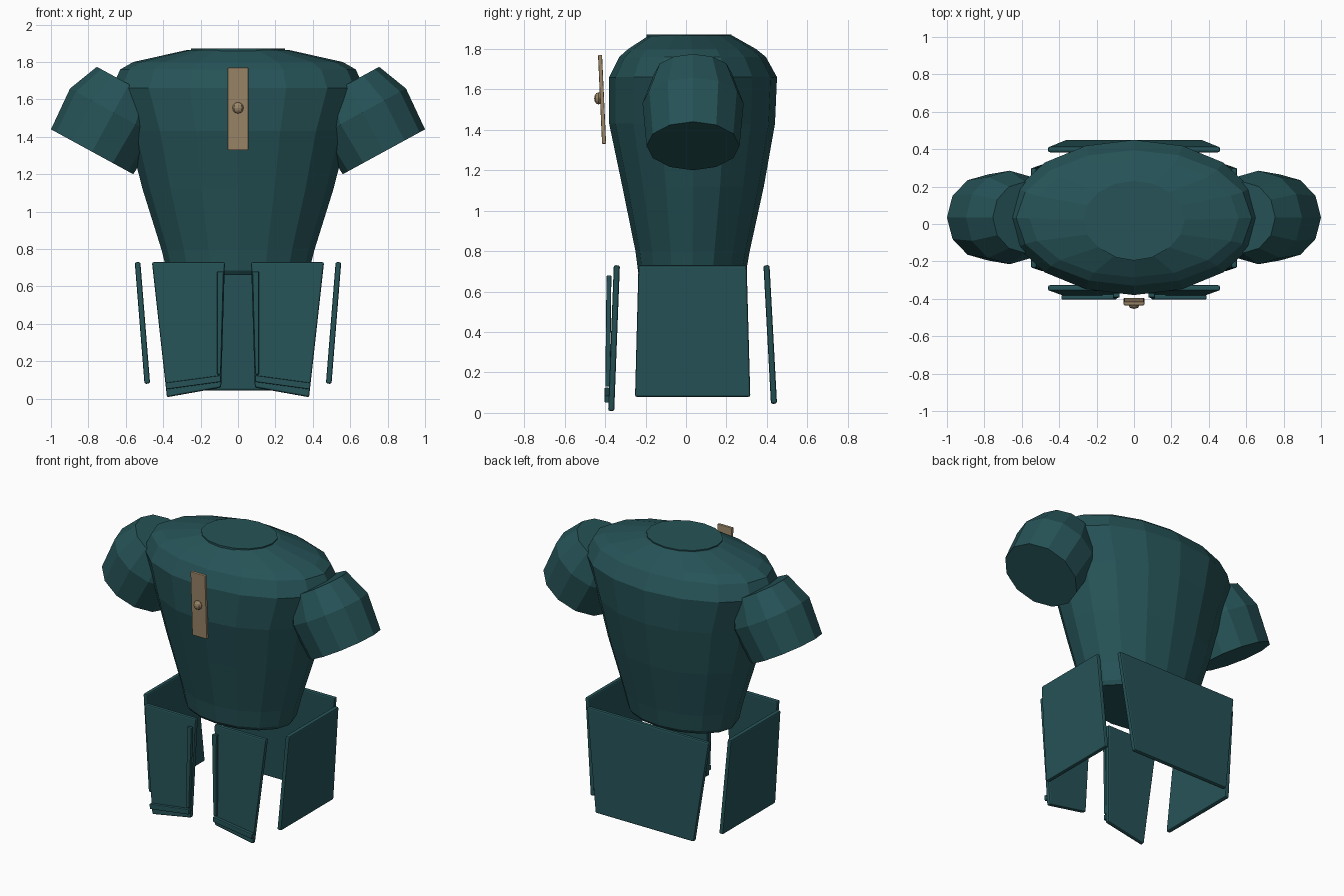
import bpy, bmesh, math
from mathutils import Vector, Matrix

if "Cube" in bpy.data.objects:
    bpy.data.objects.remove(bpy.data.objects["Cube"])


def material(name, rgb):
    m = bpy.data.materials.new(name)
    m.diffuse_color = (*rgb, 1)
    m.use_nodes = True
    m.node_tree.nodes["Principled BSDF"].inputs["Base Color"].default_value = m.diffuse_color
    return m


TEAL = material("dark_teal", (0.019, 0.086, 0.095))
TAN = material("tan_brass", (0.33, 0.24, 0.14))


def finish(name, bm, mat, bevel=0.0):
    bmesh.ops.recalc_face_normals(bm, faces=bm.faces)
    me = bpy.data.meshes.new(name)
    bm.to_mesh(me)
    bm.free()
    me.materials.append(mat)
    ob = bpy.data.objects.new(name, me)
    bpy.context.collection.objects.link(ob)
    if bevel:
        b = ob.modifiers.new("edge", 'BEVEL')
        b.width, b.segments = bevel, 2
    return ob


def loft(name, rings, mat):
    """Skin a list of equal-length point rings and cap both ends."""
    bm = bmesh.new()
    loops = [[bm.verts.new(p) for p in r] for r in rings]
    n = len(loops[0])
    for a, b in zip(loops, loops[1:]):
        for i in range(n):
            j = (i + 1) % n
            bm.faces.new((a[i], a[j], b[j], b[i]))
    bm.faces.new(loops[0])
    bm.faces.new(loops[-1])
    return finish(name, bm, mat)


def ellipse(center, u, v, n):
    c, u, v = Vector(center), Vector(u), Vector(v)
    return [c + u * math.cos(2 * math.pi * i / n) + v * math.sin(2 * math.pi * i / n)
            for i in range(n)]


def plate(name, corners, thick, mat=TEAL, bevel=0.009):
    """Flat slab centred on a quad of corner points."""
    pts = [Vector(c) for c in corners]
    nor = (pts[1] - pts[0]).cross(pts[3] - pts[0]).normalized() * thick / 2
    bm = bmesh.new()
    a = [bm.verts.new(p + nor) for p in pts]
    b = [bm.verts.new(p - nor) for p in pts]
    bm.faces.new(a)
    bm.faces.new(b[::-1])
    for i in range(4):
        j = (i + 1) % 4
        bm.faces.new((a[i], b[i], b[j], a[j]))
    return finish(name, bm, mat, bevel)


# Torso: z, half width, front y, back y
torso = [(0.66, 0.365, -0.215, 0.275), (0.685, 0.38, -0.235, 0.295),
         (0.80, 0.41, -0.25, 0.315), (1.12, 0.51, -0.315, 0.385),
         (1.43, 0.59, -0.38, 0.44), (1.66, 0.675, -0.38, 0.45),
         (1.76, 0.63, -0.33, 0.395), (1.80, 0.56, -0.285, 0.345),
         (1.865, 0.27, -0.185, 0.23)]
loft("torso", [ellipse((0, (f + b) / 2, z), (w, 0, 0), (0, (b - f) / 2, 0), 16)
               for z, w, f, b in torso], TEAL)

# Neck insert: thin disc
loft("neck_disc", [ellipse((0, 0.015, z), (0.25, 0, 0), (0, 0.21, 0), 16)
                   for z in (1.85, 1.872)], TEAL)

# Sleeves: distance up the axis, in-plane radius, y radius
for side, label in ((1, "right"), (-1, "left")):
    rings = []
    for t, r, ry in ((0, 0.25, 0.23), (0.24, 0.265, 0.25), (0.41, 0.195, 0.19)):
        c = (side * (0.78 - 0.48 * t), 0.035, 1.32 + 0.88 * t)
        rings.append(ellipse(c, (side * 0.88 * r, 0, 0.48 * r), (0, ry, 0), 12))
    loft("sleeve_" + label, rings, TEAL)

    # Front skirt plate with raised trim on its inner and lower edges
    s = side
    plate("front_skirt_" + label,
          [(s * 0.07, -0.342, 0.73), (s * 0.46, -0.342, 0.73),
           (s * 0.38, -0.37, 0.008), (s * 0.09, -0.368, 0.06)], 0.03)
    plate("skirt_inner_trim_" + label,
          [(s * 0.077, -0.381, 0.68), (s * 0.112, -0.381, 0.68),
           (s * 0.112, -0.387, 0.13), (s * 0.092, -0.387, 0.13)], 0.024, bevel=0.005)
    plate("skirt_lower_trim_" + label,
          [(s * 0.092, -0.391, 0.125), (s * 0.388, -0.391, 0.085),
           (s * 0.384, -0.391, 0.05), (s * 0.092, -0.391, 0.09)], 0.024, bevel=0.005)

    # Side skirt plate
    plate("side_skirt_" + label,
          [(s * 0.537, -0.235, 0.73), (s * 0.537, 0.30, 0.73),
           (s * 0.485, 0.318, 0.08), (s * 0.485, -0.252, 0.08)], 0.03)

# Back skirt plate
plate("back_skirt", [(-0.46, 0.398, 0.73), (0.46, 0.398, 0.73),
                     (0.37, 0.435, 0.045), (-0.37, 0.435, 0.045)], 0.03)

# Chest strip and its button
plate("chest_strip", [(-0.055, -0.425, 1.77), (0.055, -0.425, 1.77),
                      (0.055, -0.405, 1.33), (-0.055, -0.405, 1.33)], 0.02, TAN, 0.004)
bm = bmesh.new()
bmesh.ops.create_uvsphere(bm, u_segments=8, v_segments=6, radius=0.03)
bmesh.ops.transform(bm, verts=bm.verts,
                    matrix=Matrix.Translation((0, -0.433, 1.555))
                    @ Matrix.Diagonal((1, 0.7, 1, 1)))
finish("chest_button", bm, TAN)
